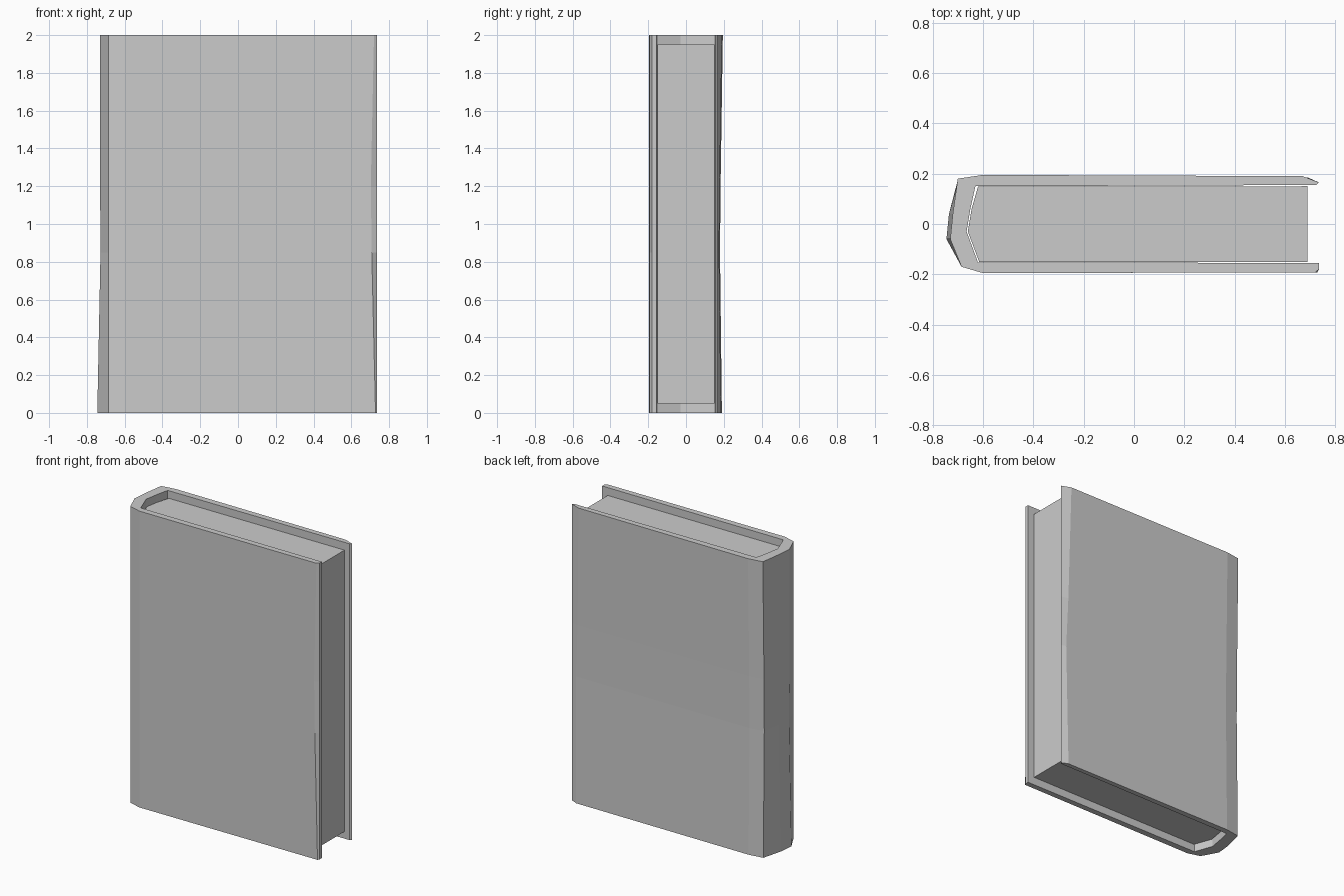
import bpy
import bmesh

cube = bpy.data.objects.get("Cube")
if cube:
    bpy.data.objects.remove(cube, do_unlink=True)

grey = bpy.data.materials.new("plain_grey")
grey.use_nodes = True
COLOUR = (0.6, 0.6, 0.6, 1)
grey.diffuse_color = COLOUR
grey.node_tree.nodes["Principled BSDF"].inputs["Base Color"].default_value = COLOUR


def loft(name, sections, caps):
    """Join closed sections of (x, y, z) points; caps lists index groups closing both ends."""
    bm = bmesh.new()
    rings = [[bm.verts.new(p) for p in section] for section in sections]
    for low, high in zip(rings, rings[1:]):
        for i in range(len(low)):
            j = (i + 1) % len(low)
            bm.faces.new((low[i], low[j], high[j], high[i]))
    for ring in (rings[0], rings[-1]):
        for group in caps:
            bm.faces.new([ring[i] for i in group])
    bmesh.ops.recalc_face_normals(bm, faces=bm.faces)
    mesh = bpy.data.meshes.new(name)
    bm.to_mesh(mesh)
    bm.free()
    mesh.materials.append(grey)
    obj = bpy.data.objects.new(name, mesh)
    bpy.context.collection.objects.link(obj)
    return obj


def cover_section(z, front_lip, back_lip, spine, back):
    """U-shaped cover: outside from front edge round the spine, then back along the inside."""
    outside = [(0.735, -0.18), (front_lip, -0.192), (-0.6, -0.195), (-0.685, -0.17),
               (spine, -0.06), (spine + 0.01, 0.04), (-0.7, back - 0.015),
               (-0.6, back), (back_lip, back - 0.005), (0.735, 0.165)]
    inside = [(0.725, 0.155), (-0.63, 0.15), (-0.65, 0.06), (-0.665, -0.03),
              (-0.62, -0.152), (0.735, -0.155)]
    return [(x, y, z) for x, y in outside + inside]


# Worn hardback cover, slightly pinched at mid height
cover_caps = [(0, 1, 2, 14, 15), (2, 3, 14), (3, 4, 13, 14), (4, 5, 12, 13),
              (5, 6, 11, 12), (6, 7, 11), (7, 8, 9, 10, 11)]
loft("book_cover", [
    cover_section(0.0, 0.728, 0.69, -0.745, 0.19),
    cover_section(0.85, 0.708, 0.7, -0.728, 0.18),
    cover_section(1.2, 0.703, 0.685, -0.73, 0.183),
    cover_section(2.0, 0.72, 0.67, -0.73, 0.195),
], cover_caps)

# Page block, recessed from the cover at the top, bottom and opening side
page_outline = [(0.69, -0.15), (0.69, 0.15), (-0.62, 0.148), (-0.645, 0.06),
                (-0.66, -0.03), (-0.615, -0.15)]
loft("page_block", [[(x, y, z) for x, y in page_outline] for z in (0.05, 1.95)],
     [tuple(range(6))])
